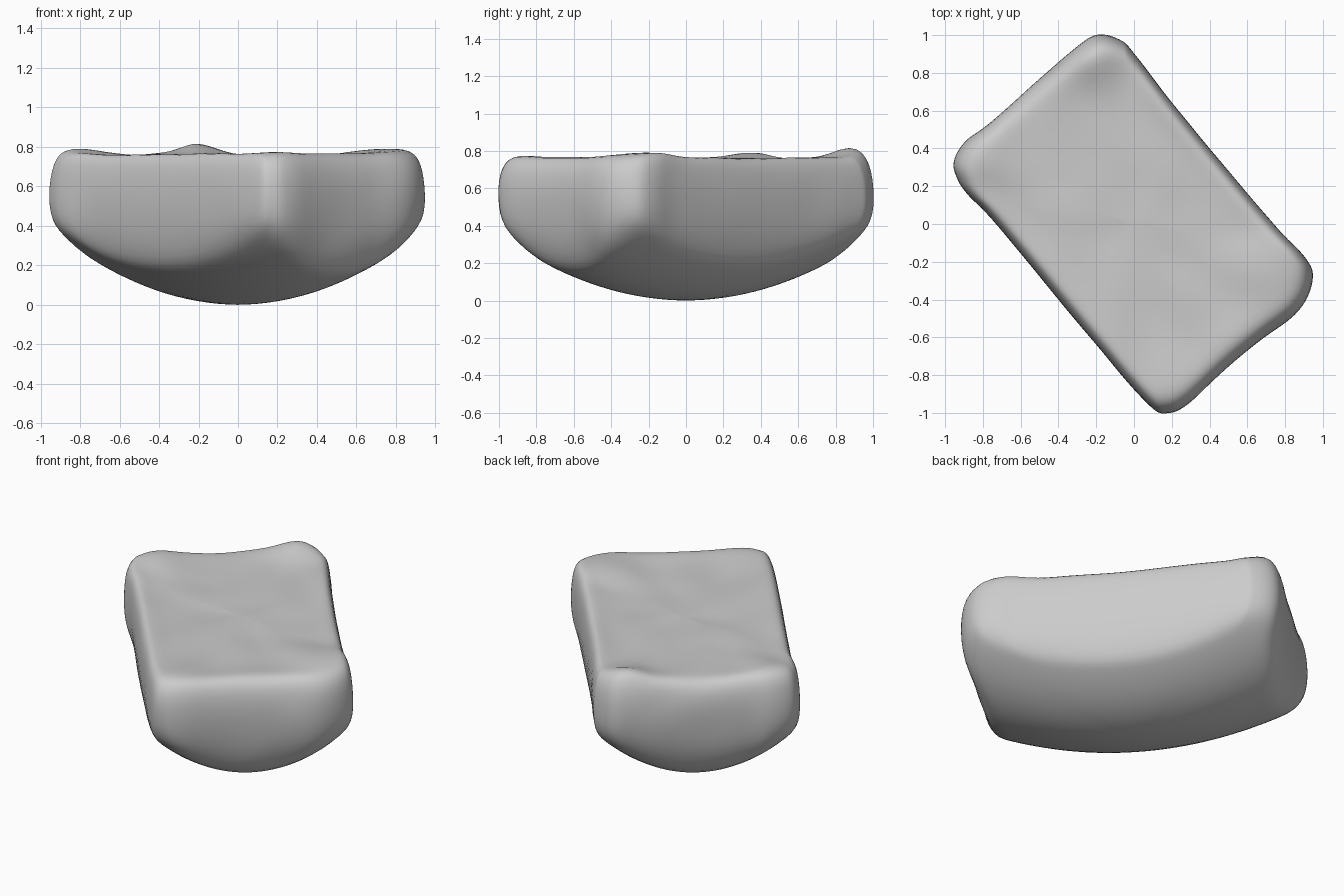
import bpy, bmesh, math
from mathutils import Vector, noise

cube = bpy.data.objects.get("Cube")
if cube:
    bpy.data.objects.remove(cube, do_unlink=True)

# Stone material
stone = bpy.data.materials.new("stone grey")
stone.use_nodes = True
GREY = (0.6, 0.6, 0.6, 1)
stone.diffuse_color = GREY
bsdf = stone.node_tree.nodes["Principled BSDF"]
bsdf.inputs["Base Color"].default_value = GREY
bsdf.inputs["Roughness"].default_value = 0.9

# Plan outline: a turned slab with rounded, uneven corners
OUTLINE = [Vector(p) for p in (
    (-.19, 1), (-.07, .97), (.01, .89), (.29, .53), (.72, .02), (.9, -.17),
    (.945, -.29), (.88, -.45), (.675, -.61), (.46, -.79), (.29, -.95),
    (.18, -1), (.07, -.95), (-.24, -.59), (-.72, -.01), (-.88, .155), (-.935, .24),
    (-.95, .33), (-.89, .44), (-.76, .54), (-.5, .765), (-.31, .93))]


def smooth_loop(points, steps):
    """Closed Catmull-Rom curve through the points."""
    out, n = [], len(points)
    for i in range(n):
        a, b, c, d = (points[(i + k - 1) % n] for k in range(4))
        for j in range(steps):
            t = j / steps
            out.append(0.5 * (2 * b + (c - a) * t + (2 * a - 5 * b + 4 * c - d) * t ** 2
                              + (3 * b - a - 3 * c + d) * t ** 3))
    return out


loop = smooth_loop(OUTLINE, 5)

# Raised lumps at the corners of the top: x, y, height, radius
LUMPS = ((-.21, .88, .055, .13), (-.79, .35, .035, .15), (.71, -.25, .035, .18), (.18, -.85, .015, .15))


def top_relief(p):
    lump = sum(h * math.exp(-((p.x - x) ** 2 + (p.y - y) ** 2) / r ** 2) for x, y, h, r in LUMPS)
    return lump + 0.014 * noise.noise(Vector((p.x * 4, p.y * 4, 0)))


# Boat-shaped underside: shallow along the slab, steeper across it
LONG_AXIS = Vector((.64, -.77))
CROSS_AXIS = Vector((.77, .64))


def hull(p):
    return 0.25 * p.dot(LONG_AXIS) ** 2 + 0.79 * p.dot(CROSS_AXIS) ** 2


WALL_Z = 0.5
BOTTOM = (.12, .25, .38, .5, .62, .73, .82, .9)
FLARE = ((.95, .27), (.985, .57), (1.003, 1))
SHOULDER = ((1.003, .6, 0), (.99, .68, .4), (.966, .735, .8), (.925, .763, 1), (.86, .764, 1),
            (.75, .755, 1), (.6, .755, 1), (.45, .755, 1), (.3, .755, 1), (.15, .755, 1))

bm = bmesh.new()
rings = []


def add_ring(scale, height):
    rings.append([bm.verts.new((p.x * scale, p.y * scale, height(p, p * scale))) for p in loop])


# Underside, then the flare into upright walls
for s in BOTTOM:
    add_ring(s, lambda p, q: hull(q))
for s, t in FLARE:
    add_ring(s, lambda p, q: hull(p * BOTTOM[-1]) * (1 - t) + WALL_Z * t)
# Rounded shoulder and worn top
for s, z, k in SHOULDER:
    add_ring(s, lambda p, q: z + k * top_relief(q))

n = len(loop)
for low, high in zip(rings, rings[1:]):
    for i in range(n):
        j = (i + 1) % n
        bm.faces.new((low[i], low[j], high[j], high[i]))
for ring, z in ((rings[0], 0), (rings[-1], .755)):
    centre = bm.verts.new((0, 0, z))
    for i in range(n):
        bm.faces.new((ring[i], ring[(i + 1) % n], centre))
bmesh.ops.recalc_face_normals(bm, faces=bm.faces)

# Slight weathering of the walls
for ring in rings[len(BOTTOM):len(BOTTOM) + 5]:
    for v in ring:
        wobble = 1 + 0.008 * noise.noise(v.co * 5)
        v.co.x *= wobble
        v.co.y *= wobble

mesh = bpy.data.meshes.new("boulder")
bm.to_mesh(mesh)
bm.free()
for face in mesh.polygons:
    face.use_smooth = True
mesh.materials.append(stone)
boulder = bpy.data.objects.new("boulder", mesh)
bpy.context.collection.objects.link(boulder)
sub = boulder.modifiers.new("soften", 'SUBSURF')
sub.levels = sub.render_levels = 1
